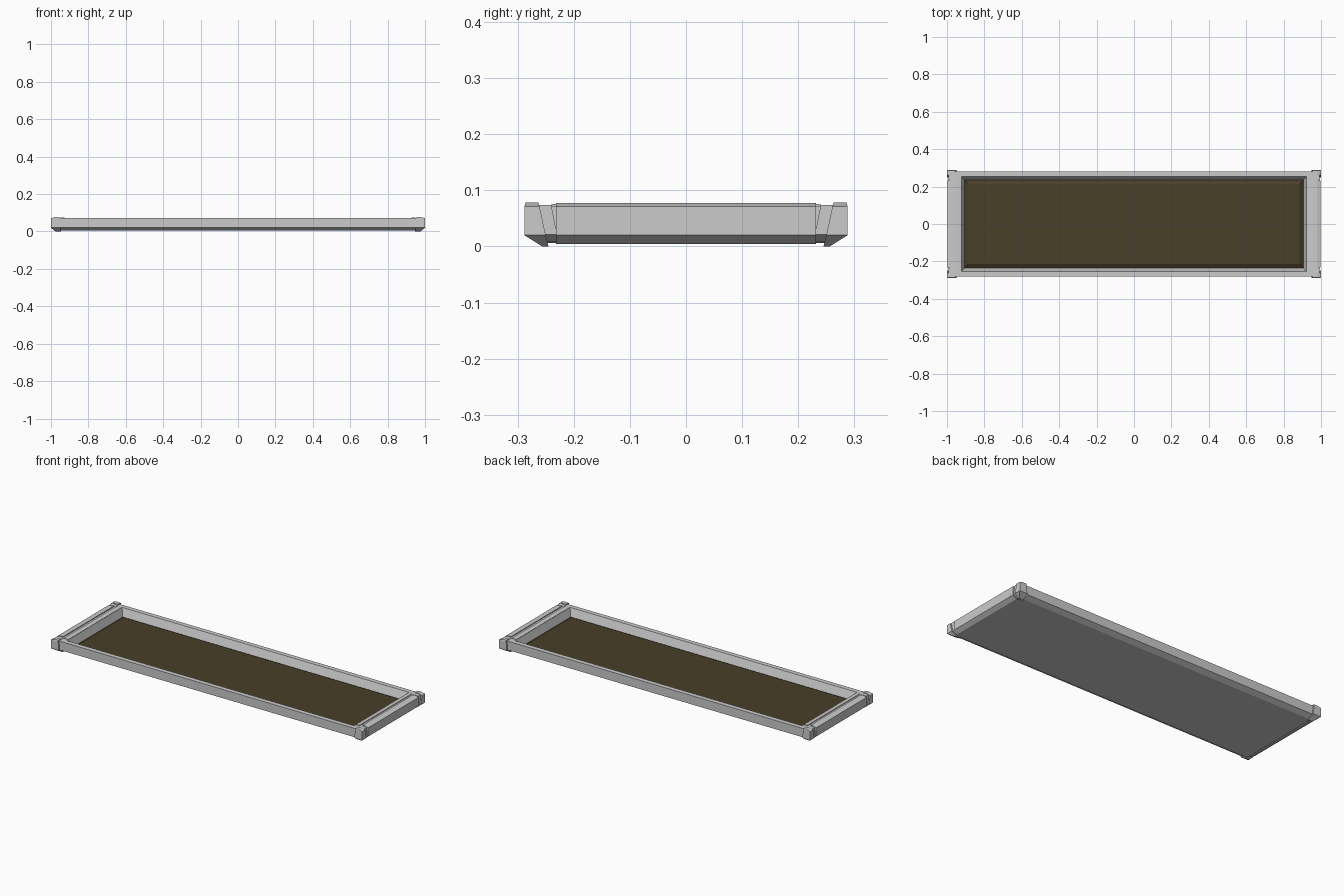
import bpy, bmesh

if "Cube" in bpy.data.objects:
    bpy.data.objects.remove(bpy.data.objects["Cube"])


def make_object(name, bm, material=None):
    bmesh.ops.recalc_face_normals(bm, faces=bm.faces)
    mesh = bpy.data.meshes.new(name)
    bm.to_mesh(mesh)
    bm.free()
    obj = bpy.data.objects.new(name, mesh)
    bpy.context.collection.objects.link(obj)
    if material:
        mesh.materials.append(material)
    return obj


def loft(name, rects, material=None):
    """Skin a stack of rectangles (x0, x1, y0, y1, z) and cap both ends."""
    bm = bmesh.new()
    loops = [[bm.verts.new(p) for p in
              ((x0, y0, z), (x1, y0, z), (x1, y1, z), (x0, y1, z))]
             for x0, x1, y0, y1, z in rects]
    for a, b in zip(loops, loops[1:]):
        for i in range(4):
            j = (i + 1) % 4
            bm.faces.new((a[i], a[j], b[j], b[i]))
    bm.faces.new(loops[0])
    bm.faces.new(loops[-1])
    return make_object(name, bm, material)


def centred(rings):
    return [(-x, x, -y, y, z) for x, y, z in rings]


def prism(name, profile, half_length):
    """Extrude an x-z profile along y."""
    bm = bmesh.new()
    face = bm.faces.new([bm.verts.new((x, -half_length, z)) for x, z in profile])
    res = bmesh.ops.extrude_face_region(bm, geom=[face])
    verts = [v for v in res["geom"] if isinstance(v, bmesh.types.BMVert)]
    bmesh.ops.translate(bm, verts=verts, vec=(0, 2 * half_length, 0))
    return make_object(name, bm)


def mirror(obj, x=True, y=False):
    mod = obj.modifiers.new("mirror", "MIRROR")
    mod.use_axis = (x, y, False)
    mod.use_clip = False


soil_mat = bpy.data.materials.new("soil")
soil_mat.diffuse_color = (0.065, 0.05, 0.022, 1)
soil_mat.use_nodes = True
soil_mat.node_tree.nodes["Principled BSDF"].inputs["Base Color"].default_value = soil_mat.diffuse_color

# Tray with chamfered underside, flat rim and sloping inner walls
loft("tray_frame", centred([
    (0.965, 0.250, 0.006), (0.988, 0.280, 0.021), (0.988, 0.280, 0.072),
    (0.922, 0.253, 0.072), (0.905, 0.235, 0.026)]))

# Filling with bevelled border
loft("soil_bed", centred([
    (0.905, 0.235, 0.024), (0.905, 0.235, 0.028), (0.885, 0.213, 0.040)]), soil_mat)

# End rails and the inner strips beside their grooves
mirror(prism("end_rail", [
    (0.962, 0.004), (0.975, 0.004), (0.998, 0.020), (0.998, 0.071),
    (0.978, 0.077), (0.962, 0.077)], 0.232))
mirror(prism("end_inner_strip", [
    (0.924, 0.070), (0.949, 0.070), (0.949, 0.076), (0.924, 0.073)], 0.24))

# Corner brackets with tapered feet
mirror(loft("corner_bracket", [
    (0.946, 0.975, 0.245, 0.256, 0.000), (0.950, 1.000, 0.250, 0.288, 0.020),
    (0.954, 1.000, 0.261, 0.288, 0.071), (0.954, 0.978, 0.263, 0.286, 0.078)]),
    y=True)

# Narrow fillers between brackets and end rails
mirror(loft("corner_filler", [
    (0.955, 0.975, 0.230, 0.255, 0.009), (0.955, 0.993, 0.230, 0.262, 0.021),
    (0.955, 0.993, 0.240, 0.262, 0.074)]), y=True)
